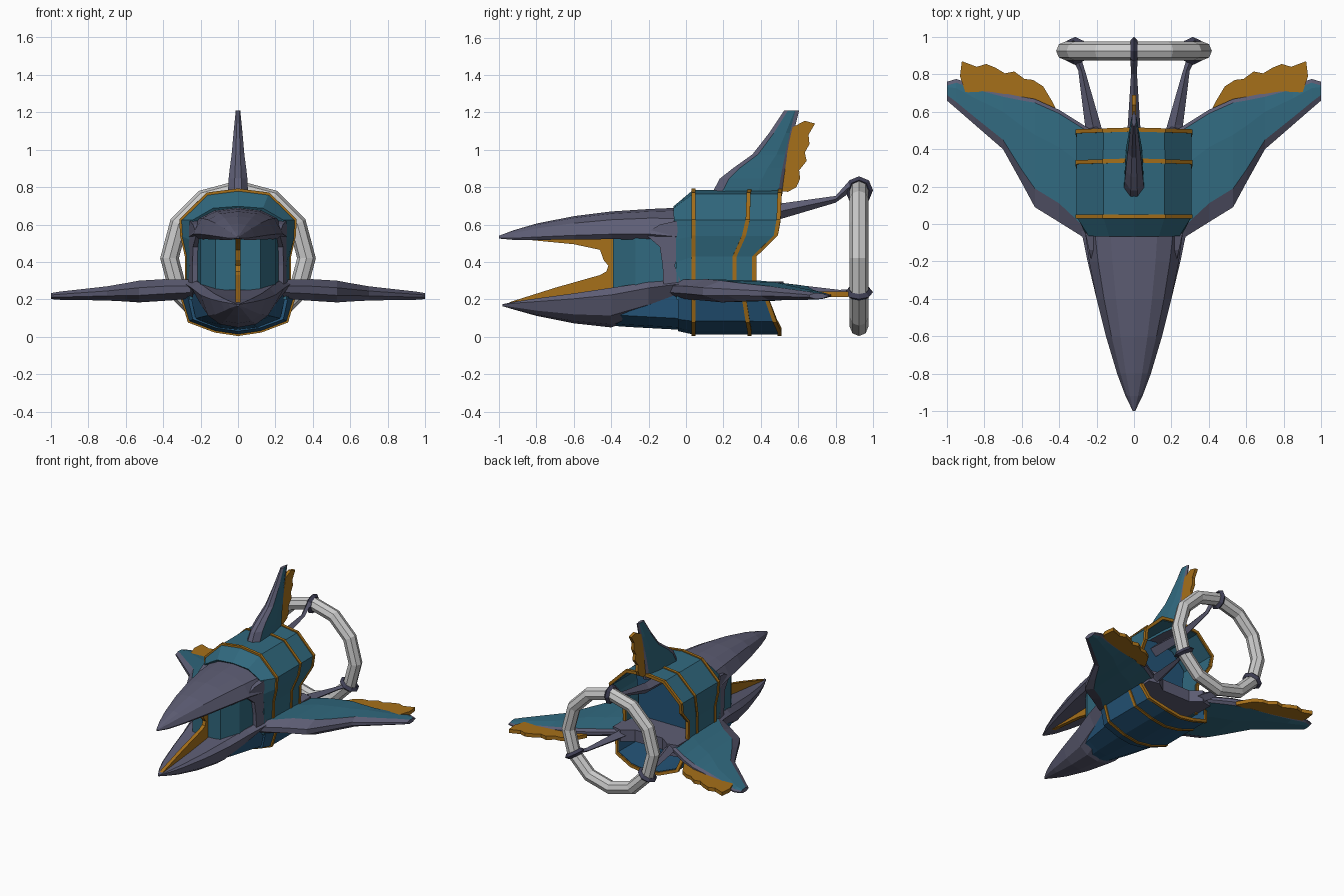
import bpy, bmesh, math

if "Cube" in bpy.data.objects:
    bpy.data.objects.remove(bpy.data.objects["Cube"])

def material(name, rgb):
    m = bpy.data.materials.new(name)
    m.diffuse_color = (*rgb, 1)
    m.use_nodes = True
    m.node_tree.nodes["Principled BSDF"].inputs["Base Color"].default_value = m.diffuse_color
    return m

SLATE = material("slate", (.11, .11, .175))
DARK = material("dark_slate", (.05, .05, .09))
TEAL = material("teal", (.03, .14, .21))
BLUE = material("deep_blue", (.018, .09, .19))
ORANGE = material("orange", (.38, .16, .01))

def finish(name, bm, mats, mirror=False, solid=0):
    bmesh.ops.remove_doubles(bm, verts=bm.verts, dist=1e-5)
    bmesh.ops.recalc_face_normals(bm, faces=bm.faces)
    me = bpy.data.meshes.new(name)
    bm.to_mesh(me)
    bm.free()
    ob = bpy.data.objects.new(name, me)
    bpy.context.collection.objects.link(ob)
    for m in mats:
        me.materials.append(m)
    if solid:
        s = ob.modifiers.new("thickness", 'SOLIDIFY')
        s.thickness, s.offset = solid, 0
    if mirror:
        ob.modifiers.new("mirror", 'MIRROR')
    return ob

def loft(name, rings, mats, closed=True, strips=None, **kw):
    """Skin rings of points; strips gives a material index per side."""
    bm = bmesh.new()
    vs = [[bm.verts.new(p) for p in r] for r in rings]
    n = len(rings[0])
    for a, b in zip(vs, vs[1:]):
        for i in range(n if closed else n - 1):
            j = (i + 1) % n
            f = bm.faces.new((a[i], a[j], b[j], b[i]))
            f.material_index = strips[i] if strips else 0
    if closed:
        bm.faces.new(vs[0])
        bm.faces.new(vs[-1])
    return finish(name, bm, mats, **kw)

def both(half):
    """Complete a half profile across x = 0."""
    return half + [(-x, y, z) for x, y, z in reversed(half) if x > 1e-6]

def plate(name, pts, to3d, t, mat, **kw):
    return loft(name, [[to3d(u, v, s * t) for u, v in pts] for s in (-1, 1)], [mat], **kw)

# Beak halves: y, half width, lip height, crown height
def beak(name, sections):
    rings = []
    for y, w, lip, crown in sections:
        h = crown - lip
        rings.append(both([(0, y, crown), (.48*w, y, crown - .08*h), (.8*w, y, crown - .3*h),
                           (w, y, lip + .18*h), (.85*w, y, lip), (0, y, lip + .1*h)]))
    return loft(name, rings, [SLATE])

beak("upper_beak", [(-1, .006, .525, .54), (-.92, .045, .518, .57), (-.8, .09, .518, .605),
                    (-.6, .15, .52, .645), (-.4, .2, .522, .67), (-.2, .24, .52, .683), (-.04, .262, .5, .69)])
beak("lower_beak", [(-.98, .006, .175, .163), (-.9, .05, .19, .14), (-.8, .09, .205, .112),
                    (-.6, .15, .232, .072), (-.4, .2, .262, .05), (-.2, .248, .292, .12), (-.02, .285, .305, .19)])

# Jaw hinges joining the beak halves
plate("jaw_hinge", [(-.22, .55), (-.14, .48), (-.125, .38), (-.12, .25), (0, .22), (-.06, .38),
                    (-.035, .48), (-.05, .62), (-.14, .6)],
      lambda u, v, t: (.238 + .22*(u + .05) + t, u, v), .022, SLATE, mirror=True)

# Throat block and thin central ridge inside the mouth
plate("throat", [(-.12, -.39), (.12, -.39), (.2, -.27), (.225, -.05), (-.225, -.05), (-.2, -.27)],
      lambda u, v, t: (u, v, .4 + t), .15, TEAL)
plate("mouth_ridge", [(-.95, .53), (-.84, .518), (-.6, .495), (-.46, .465), (-.44, .41), (-.415, .38),
                      (-.425, .35), (-.46, .33), (-.7, .262), (-.95, .183), (-.38, .2), (-.36, .38), (-.38, .55)],
      lambda u, v, t: (t, u, v), .014, ORANGE)

# Hollow body shells running side to side, each point with its own front, band and rear y
def shell(name, prof, front, bands, mat):
    def ring(ys, grow=1.0, dy=0.0):
        return both([(x*grow, y + dy, .4 + (z - .4)*grow) for (x, z), y in zip(prof, ys)])
    loft(name, [both(front)] + [ring(b) for b in bands], [mat], closed=False, solid=.02)
    for i, b in enumerate(bands):
        loft(f"{name}_band_{i + 1}", [ring(b, 1.015, -.011), ring(b, 1.015, .011)],
             [ORANGE], closed=False, solid=.024)

shell("upper_shell",
      [(.265, .2), (.268, .43), (.293, .54), (.298, .62), (.16, .755), (0, .775)],
      [(.25, -.05, .2), (.25, -.05, .4), (.25, -.05, .52), (.235, -.06, .62), (.13, -.06, .68), (0, -.06, .69)],
      [[.04]*6, [.26, .26, .31, .33, .335, .34], [.365, .365, .48, .495, .5, .505]], TEAL)
shell("lower_shell",
      [(.29, .21), (.255, .09), (.12, .04), (0, .022)],
      [(.26, -.04, .22), (.235, -.04, .1), (.11, -.04, .055), (0, -.04, .04)],
      [[.04]*4, [.31, .33, .34, .34], [.43, .475, .5, .5]], BLUE)

# Belly ahead of the shell, inner core and floor between the wings
loft("belly", [both([(0, y, t), (w, y, t), (w*.95, y, b + .06), (w*.45, y, b + .012), (0, y, b)])
               for y, w, t, b in [(-.44, .13, .2, .062), (-.3, .18, .22, .052), (.02, .25, .25, .035)]], [BLUE])
loft("core", [both([(0, y, .74), (.15, y, .72), (.26, y, .6), (.24, y, .42), (.24, y, .12), (.1, y, .06), (0, y, .05)])
              for y in (.02, .24)], [BLUE])
plate("wing_bridge", [(-.28, 0), (.28, 0), (.28, .5), (.2, .52), (.12, .46), (-.12, .46), (-.2, .52), (-.28, .5)],
      lambda u, v, t: (u, v, .25 + t), .045, SLATE)

# Foils: span, lead, trail, centre, half thickness, grey edge width
def foil(name, sections, to3d, **kw):
    rings = []
    for s, l, r, c, t, g in sections:
        pts = [(l, .35), (l + g, 1), ((l + g)*.4 + r*.6, .85), (r - .02, .5), (r, .2)]
        full = pts + [(u, -k) for u, k in reversed(pts)]
        rings.append([to3d(s, u, c + k*t) for u, k in full])
    return loft(name, rings, [SLATE, TEAL], strips=[0, 1, 1, 0, 0, 0, 1, 1, 0, 0], **kw)

foil("wing", [(.24, -.09, .51, .255, .05, .05), (.4, .01, .61, .25, .058, .1), (.53, .09, .668, .242, .058, .1),
              (.6, .22, .68, .238, .049, .07), (.7, .4, .7, .232, .038, .05), (.85, .53, .74, .225, .028, .04),
              (.95, .617, .775, .22, .022, .035), (1, .66, .76, .218, .016, .03)],
     lambda s, u, w: (s, u, w), mirror=True)
foil("dorsal_fin", [(.74, .125, .51, 0, .055, .05), (.845, .18, .525, 0, .05, .05), (.9, .25, .535, 0, .044, .035),
                    (.975, .355, .55, 0, .034, .03), (1.09, .445, .575, 0, .024, .025), (1.21, .525, .605, 0, .012, .02)],
     lambda s, u, w: (w, u, s))

# Wavy orange frills on the trailing edges
plate("wing_frill", [(.42, .62), (.44, .66), (.485, .735), (.54, .77), (.585, .775), (.64, .815), (.69, .805),
                     (.74, .835), (.79, .855), (.84, .84), (.92, .87), (.93, .79), (.9, .7), (.7, .65)],
      lambda u, v, t: (u, v, .228 + t), .014, ORANGE, mirror=True)
plate("fin_frill", [(.5, .78), (.545, .775), (.59, .8), (.61, .845), (.605, .89), (.645, .94), (.635, .985),
                    (.66, 1.03), (.655, 1.08), (.69, 1.14), (.635, 1.155), (.57, 1.12), (.53, .95)],
      lambda u, v, t: (t, u, v), .012, ORANGE)

# Rear ring
RY, RZ, RR = .925, .42, .363
bpy.ops.mesh.primitive_torus_add(major_segments=12, minor_segments=8, major_radius=RR + .003, minor_radius=.05,
                                 location=(0, RY, RZ), rotation=(math.pi/2, 0, 0))
bpy.context.object.name = "rear_ring"

# Struts and the clamps that hold the ring
def strut(name, path, **kw):
    rings = [[(x + a, y, z + b) for a, b in ((-w, 0), (0, h), (w, 0), (0, -h))] for x, y, z, w, h in path]
    return loft(name, rings, [SLATE], **kw)

strut("top_strut", [(0, .2, .67, .05, .05), (0, .5, .67, .035, .042), (0, .8, .735, .016, .018),
                    (0, .86, .79, .018, .03), (0, .89, .815, .018, .03)])
strut("side_strut", [(.21, .42, .25, .06, .04), (.22, .53, .25, .042, .035), (.28, .82, .235, .018, .016),
                     (.3, .87, .238, .022, .016), (.32, .89, .238, .025, .016)], mirror=True)
for i, deg in enumerate((90, 210, 330)):
    a = math.radians(deg)
    bpy.ops.mesh.primitive_torus_add(major_segments=8, minor_segments=4, major_radius=.055, minor_radius=.02,
                                     location=(RR*math.cos(a), RY, RZ + RR*math.sin(a)), rotation=(0, -a, 0))
    clamp = bpy.context.object
    clamp.name = f"ring_clamp_{i + 1}"
    clamp.data.materials.append(DARK)
